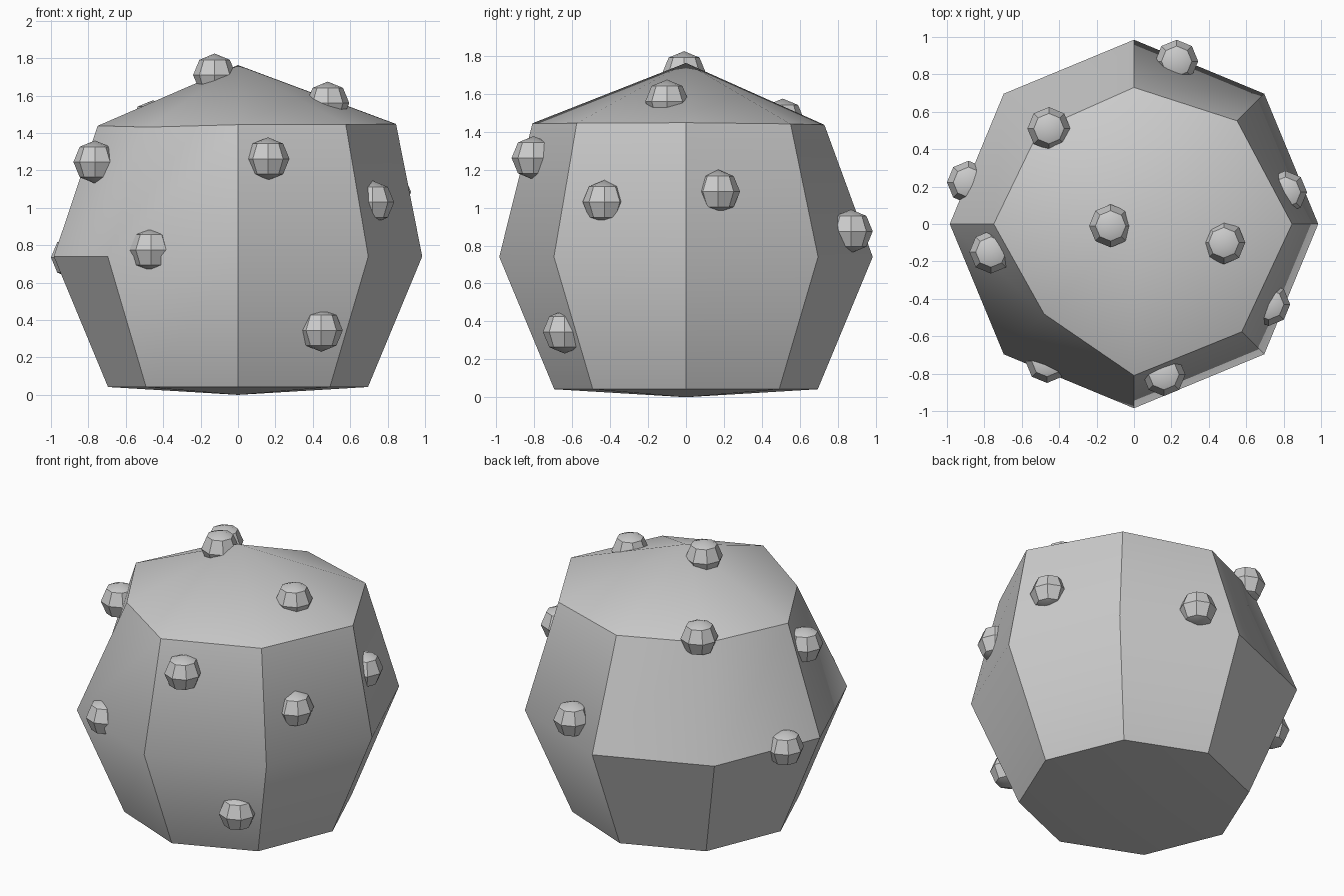
import bpy
import bmesh
from math import cos, sin, pi, radians

SEGMENTS = 8

cube = bpy.data.objects.get("Cube")
if cube:
    bpy.data.objects.remove(cube, do_unlink=True)

grey = bpy.data.materials.new("plain_grey")
grey.use_nodes = True
colour = (0.6, 0.6, 0.6, 1)
grey.diffuse_color = colour
grey.node_tree.nodes["Principled BSDF"].inputs["Base Color"].default_value = colour


def make_object(name, bm):
    """Turn a bmesh into a smooth-shaded grey object."""
    bmesh.ops.recalc_face_normals(bm, faces=bm.faces)
    for face in bm.faces:
        face.smooth = True
    mesh = bpy.data.meshes.new(name)
    bm.to_mesh(mesh)
    bm.free()
    mesh.materials.append(grey)
    obj = bpy.data.objects.new(name, mesh)
    bpy.context.collection.objects.link(obj)
    return obj


def add_ring(bm, radii, z):
    """One octagonal loop with its own radius at every corner."""
    angles = [2 * pi * i / SEGMENTS for i in range(SEGMENTS)]
    return [bm.verts.new((r * cos(a), r * sin(a), z)) for r, a in zip(radii, angles)]


# Body: faceted ball with a dented shoulder ring, low peak and almost flat base
bm = bmesh.new()
shoulder_radii = [0.845, 0.78, 0.73, 0.715, 0.75, 0.68, 0.81, 0.815]
base = add_ring(bm, [0.695] * SEGMENTS, 0.042)
belly = add_ring(bm, [0.985] * SEGMENTS, 0.74)
shoulder = add_ring(bm, shoulder_radii, 1.44)
for vert, radius in zip(shoulder, shoulder_radii):
    vert.co.z += 0.1 * (radius - 0.765)
bottom = bm.verts.new((0, 0, 0))
peak = bm.verts.new((0, 0, 1.763))

for i in range(SEGMENTS):
    j = (i + 1) % SEGMENTS
    bm.faces.new((bottom, base[j], base[i]))
    bm.faces.new((base[i], base[j], belly[j], belly[i]))
    bm.faces.new((belly[i], belly[j], shoulder[j], shoulder[i]))
    bm.faces.new((shoulder[i], shoulder[j], peak))

# Creases: rims and uprights are sharp, dented corners and most of the belly are soft
for i in range(SEGMENTS):
    j = (i + 1) % SEGMENTS
    creases = [(base[i], base[j]), (shoulder[i], shoulder[j]), (base[i], belly[i])]
    if i not in (3, 5):
        creases.append((belly[i], shoulder[i]))
    if i in (2, 3, 4):
        creases.append((belly[i], belly[j]))
    for pair in creases:
        bm.edges.get(pair).smooth = False
make_object("body", bm)

# Knobs: small faceted balls half sunk into the body
knobs = {
    "top_knob": (-0.125, -0.01, 1.71),
    "upper_left_knob": (0.48, -0.10, 1.56),
    "upper_back_knob": (-0.455, 0.51, 1.46),
    "upper_front_knob": (0.16, -0.805, 1.262),
    "upper_right_knob": (-0.765, -0.15, 1.245),
    "left_front_knob": (0.72, -0.43, 1.03),
    "left_back_knob": (0.81, 0.17, 1.085),
    "middle_front_knob": (-0.465, -0.735, 0.775),
    "lower_front_knob": (0.445, -0.64, 0.345),
    "back_knob": (0.228, 0.87, 0.875),
    "right_knob": (-0.885, 0.223, 0.735),
}
for name, position in knobs.items():
    bm = bmesh.new()
    bmesh.ops.create_uvsphere(bm, u_segments=SEGMENTS, v_segments=4, radius=0.115)
    for edge in bm.edges:
        edge.smooth = edge.calc_face_angle() < radians(40)
    knob = make_object(name, bm)
    knob.location = position
